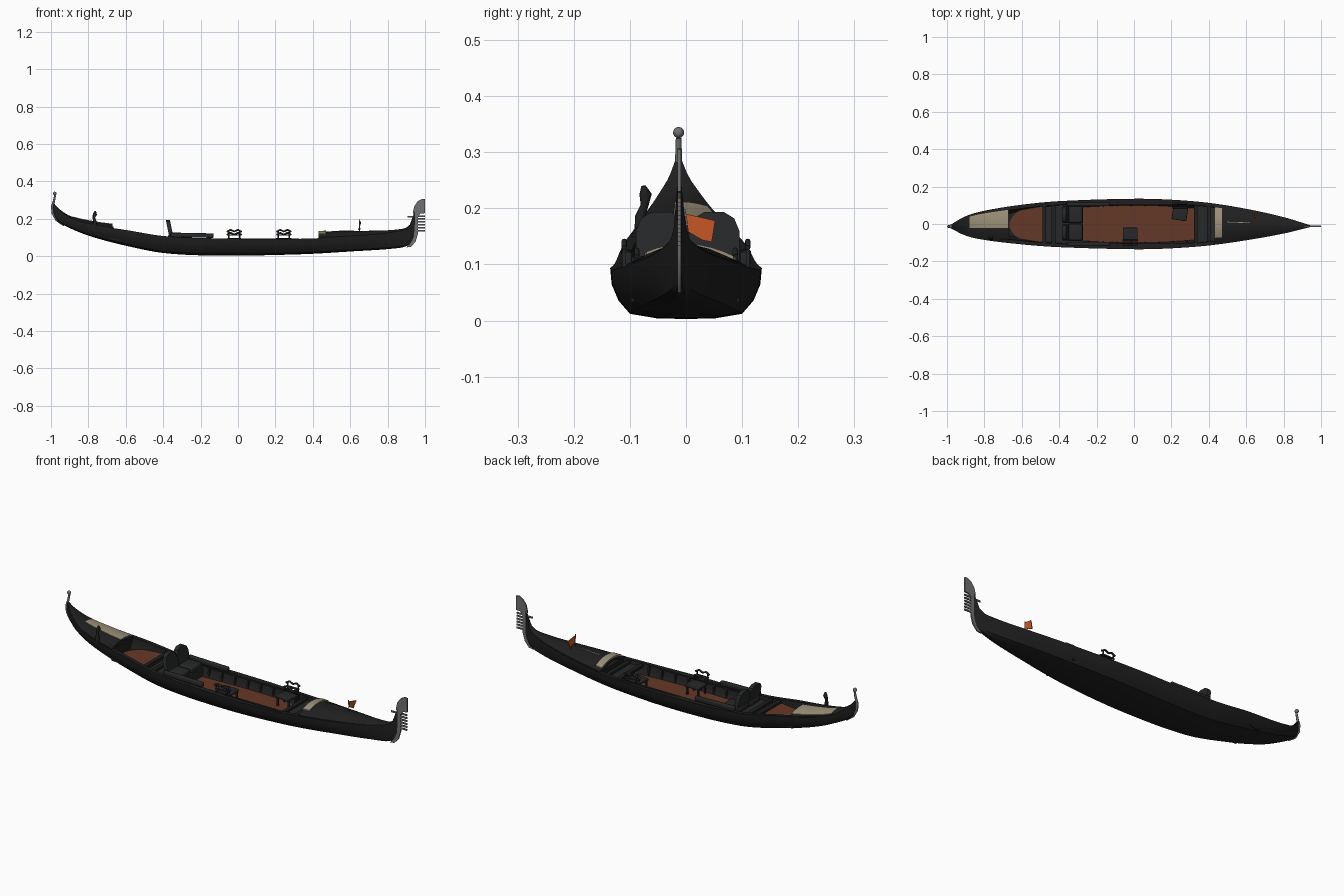
import bpy, bmesh, math
from mathutils import Vector, Matrix

if "Cube" in bpy.data.objects:
    bpy.data.objects.remove(bpy.data.objects["Cube"])


def material(name, r, g, b):
    m = bpy.data.materials.new(name)
    m.use_nodes = True
    m.diffuse_color = (r, g, b, 1)
    bsdf = m.node_tree.nodes["Principled BSDF"]
    bsdf.inputs["Base Color"].default_value = (r, g, b, 1)
    bsdf.inputs["Roughness"].default_value = 0.7
    return m


BLACK = material("black lacquer", 0.014, 0.014, 0.014)
DARK = material("dark upholstery", 0.02, 0.021, 0.022)
BROWN = material("brown floor", 0.13, 0.04, 0.02)
TAN = material("tan cloth", 0.33, 0.28, 0.19)
ORANGE = material("orange flag", 0.6, 0.1, 0.02)
STEEL = material("grey iron", 0.16, 0.16, 0.16)


def finish(name, bm, mat, angle=35):
    bmesh.ops.recalc_face_normals(bm, faces=bm.faces[:])
    mesh = bpy.data.meshes.new(name)
    bm.to_mesh(mesh)
    bm.free()
    mesh.materials.append(mat)
    ob = bpy.data.objects.new(name, mesh)
    bpy.context.collection.objects.link(ob)
    bpy.ops.object.select_all(action='DESELECT')
    ob.select_set(True)
    bpy.context.view_layer.objects.active = ob
    bpy.ops.object.shade_smooth_by_angle(angle=math.radians(angle))
    return ob


def loft(name, rings, mat, angle=35):
    """Skin closed rings of points and cap both ends."""
    bm = bmesh.new()
    vs = [[bm.verts.new(p) for p in ring] for ring in rings]
    n = len(vs[0])
    for a, b in zip(vs, vs[1:]):
        for i in range(n):
            j = (i + 1) % n
            bm.faces.new((a[i], a[j], b[j], b[i]))
    bm.faces.new(vs[0])
    bm.faces.new(vs[-1])
    return finish(name, bm, mat, angle)


def box(name, center, size, mat, rot=(0, 0, 0), bevel=0.0):
    bm = bmesh.new()
    bmesh.ops.create_cube(bm, size=1)
    bmesh.ops.scale(bm, vec=size, verts=bm.verts[:])
    if bevel:
        bmesh.ops.bevel(bm, geom=bm.edges[:], offset=bevel, segments=3,
                        profile=0.5, affect='EDGES')
    for axis, a in zip("XYZ", rot):
        bmesh.ops.rotate(bm, matrix=Matrix.Rotation(a, 3, axis), verts=bm.verts[:])
    bmesh.ops.translate(bm, vec=center, verts=bm.verts[:])
    return finish(name, bm, mat)


def plate(name, profile, y, thick, mat):
    """Side-on outline (x, z) given thickness across the boat."""
    return loft(name, [[(x, y + s * thick / 2, z) for x, z in profile]
                       for s in (-1, 1)], mat)


def tube(name, points, radii, mat, sides=8):
    pts = [Vector(p) for p in points]
    rings = []
    for i, p in enumerate(pts):
        d = (pts[min(i + 1, len(pts) - 1)] - pts[max(i - 1, 0)]).normalized()
        u = d.cross(Vector((0, 1, 0)))
        u = u.normalized() if u.length > 0.01 else Vector((1, 0, 0))
        w = d.cross(u)
        r = radii[i] if isinstance(radii, list) else radii
        rings.append([p + r * (u * math.cos(t) + w * math.sin(t))
                      for t in (2 * math.pi * k / sides for k in range(sides))])
    return loft(name, rings, mat, 60)


def spline(keys, x):
    """Smooth curve through (x, value) keys."""
    def slope(i):
        a, b = keys[max(i - 1, 0)], keys[min(i + 1, len(keys) - 1)]
        return (b[1] - a[1]) / (b[0] - a[0])
    i = 0
    while i < len(keys) - 2 and x > keys[i + 1][0]:
        i += 1
    (x0, v0), (x1, v1) = keys[i], keys[i + 1]
    h = x1 - x0
    t = min(max((x - x0) / h, 0), 1)
    return ((2*t**3 - 3*t*t + 1) * v0 + (t**3 - 2*t*t + t) * h * slope(i)
            + (3*t*t - 2*t**3) * v1 + (t**3 - t*t) * h * slope(i + 1))


# Hull lines: sheer height, keel height, half beam
SHEER = [(-.99, .29), (-.96, .25), (-.89, .2), (-.76, .165), (-.6, .14), (-.39, .107),
         (-.1, .095), (.33, .093), (.7, .112), (.87, .135), (.92, .165), (.945, .24)]
KEEL = [(-.99, .235), (-.97, .195), (-.93, .165), (-.8, .11), (-.6, .056), (-.39, .016),
        (-.1, .003), (.33, .01), (.6, .025), (.87, .045), (.92, .065), (.945, .1)]
BEAM = [(-.99, .004), (-.9, .052), (-.8, .078), (-.6, .106), (-.4, .123), (0, .135),
        (.2, .13), (.4, .114), (.6, .084), (.8, .044), (.945, .004)]


def sheer(x): return spline(SHEER, x)
def keel(x): return spline(KEEL, x)
def beam(x): return spline(BEAM, x)
def mid(x): return -0.014 * abs(x) ** 3


def hull_ring(x):
    b, top, low, c = beam(x), sheer(x), keel(x), mid(x)
    half = [(1, 1), (.98, .68), (.89, .36), (.74, .1), (.38, .01)]
    full = half + [(0, 0)] + [(-p, q) for p, q in reversed(half)]
    bi, li = b - min(.02, b * .4), low + .012
    outer = [(x, c + b * p, low + (top - low) * q) for p, q in full]
    inner = [(x, c + bi * p, li + (top - li) * q) for p, q in reversed(full)]
    return outer + inner


ends = [-.99, -.98, -.97, -.96, -.94, -.92]
stations = ends + [-.89 + .03 * i for i in range(60)] + [.9, .91, .92, .93, .94, .945]
loft("hull", [hull_ring(x) for x in stations], BLACK, 30)


# Cambered decks
def deck_point(x, t, lift=0.0):
    camber = min(.032, .35 * beam(x)) if x > 0 else .2 * beam(x)
    return (x, mid(x) + t * beam(x), sheer(x) + camber * (1 - t * t) + lift)


def deck_strip(name, x0, x1, t0, t1, lift, depth, mat, steps=24):
    rings = []
    for i in range(steps + 1):
        x = x0 + (x1 - x0) * i / steps
        top = [deck_point(x, t0 + (t1 - t0) * k / 8, lift) for k in range(9)]
        rings.append(top + [(p[0], p[1], p[2] - depth) for p in (top[-1], top[4], top[0])])
    return loft(name, rings, mat, 30)


deck_strip("bow_deck", .43, .94, -.96, .96, .001, .012, BLACK)
deck_strip("stern_deck", -.985, -.67, -.96, .96, .001, .012, BLACK)
deck_strip("stern_cloth", -.88, -.67, -.18, .82, .004, .006, TAN, 12)
deck_strip("bow_cloth", .43, .47, -.66, .82, .007, .009, TAN, 3)
deck_strip("deck_seam", .5, .62, .1, .14, .003, .004, TAN, 6)
for name, x in (("bow_bulkhead", .435), ("stern_bulkhead", -.675)):
    b = beam(x) * .88
    box(name, (x, mid(x), (sheer(x) + keel(x)) / 2 + .008),
        (.01, 2 * b, sheer(x) - keel(x) - .02), BLACK)


# Floors follow the inside of the hull
def floor(name, x0, x1, z, mat, fit=.8, round_end=False):
    rings = []
    for i in range(13):
        x = x0 + (x1 - x0) * i / 12
        b = beam(x) * fit
        if round_end:
            b *= math.sqrt(max(.03, 1 - max(0, 1 - i / 7) ** 2))
        rings.append([(x, mid(x) + s * b, z + h) for s, h in
                      ((-1, 0), (1, 0), (1, -.01), (-1, -.01))])
    loft(name, rings, mat)


floor("stern_platform", -.68, -.48, .094, BLACK, .86)
floor("stern_floor", -.665, -.48, .1, BROWN, .84, True)
floor("seat_platform", -.48, -.28, .085, DARK, .84)
floor("main_floor", -.28, .33, .04, BROWN, .76)
floor("bow_platform", .33, .43, .075, DARK, .82)
for x in (-.48, -.43, .33, .4):
    box("thwart", (x, 0, sheer(x) - .012), (.02, beam(x) * 1.7, .012), BLACK)
box("seat_front", (-.28, 0, .06), (.012, .2, .05), DARK)

# Ribs and inner rails on both sides
for s in (-1, 1):
    for i in range(8):
        x = -.24 + i * .075
        box("rib", (x, s * (beam(x) - .027), .066), (.009, .014, .05), BLACK,
            (s * -.15, 0, 0))
    box("inner_rail", (.02, s * .108, .09), (.62, .012, .008), BLACK)
    box("side_armrest", (-.245, s * .106, .112), (.23, .02, .024), DARK, (0, .02, 0), .005)

    # Double seat: cushion and rounded back
    y = s * .047 + .003
    box("seat_cushion", (-.325, y, .1), (.1, .088, .03), DARK, bevel=.01)
    back = [(.045, .09), (.045, .16), (.036, .182), (.018, .193), (-.018, .193),
            (-.036, .182), (-.045, .16), (-.045, .09)]
    loft("seat_back", [[(x0 - (z - .09) * .2, y + dy, z) for dy, z in back]
                       for x0 in (-.365, -.343)], DARK)

# Armed stools, one each side, turned towards the centre
for x, side, turn in ((-.02, -1, 0), (.245, 1, -.15)):
    y = side * .056
    box("stool_seat", (x, y, .088), (.08, .072, .016), DARK, (0, 0, turn), .004)
    for dx in (-.032, .032):
        for dy in (-.028, .028):
            box("stool_leg", (x + dx, y + dy, .06), (.008, .008, .045), DARK)
    for yy in (side * .11, side * .088):
        high = .138 if abs(yy) > .1 else .122
        arch = [(x - .04, yy, high - .008), (x - .02, yy, high + .003), (x, yy, high - .006),
                (x + .02, yy, high + .003), (x + .04, yy, high - .008)]
        tube("stool_arm", arch, .005, DARK)
        for dx in (-.03, .03):
            tube("arm_post", [(x + dx, yy, .08), (x + dx, yy, high)], .004, DARK, 6)
    box("arm_rail", (x, side * .11, .113), (.07, .007, .007), DARK)

# Carved oar rest on the stern quarter
oar_x, oar_y = -.765, -.074
tube("oar_rest", [(oar_x, oar_y - .006, .15), (oar_x, oar_y - .008, .185),
                  (oar_x - .006, oar_y, .205), (oar_x, oar_y + .002, .225),
                  (oar_x + .002, oar_y - .002, .24)],
     [.012, .009, .007, .011, .004], BLACK)
box("oar_rest_base", (-.715, -.07, .157), (.1, .025, .014), BLACK, (0, .1, 0), .003)

# Prow iron: blade head, curved stem and teeth
py = mid(.95)
plate("prow_iron", [(.9, .047), (.925, .05), (.95, .078), (.962, .12), (.962, .21),
                    (.975, .228), (1, .23), (1, .305), (.985, .307), (.962, .295),
                    (.943, .268), (.935, .235), (.945, .2), (.942, .13), (.93, .085)],
      py, .007, STEEL)
for i in range(6):
    box("prow_tooth", (.978, py, .137 + i * .0155), (.042, .006, .008), STEEL)
box("rear_tooth", (.925, py, .212), (.04, .006, .008), STEEL)

# Stern iron with a ball finial
sy = mid(.98)
tube("stern_iron", [(-.93, sy, .163), (-.97, sy, .193), (-.99, sy, .23), (-.993, sy, .265),
                    (-.984, sy, .295), (-.978, sy, .325)],
     [.004, .006, .007, .007, .006, .005], STEEL)
bm = bmesh.new()
bmesh.ops.create_uvsphere(bm, u_segments=12, v_segments=8, radius=.01,
                          matrix=Matrix.Translation((-.98, sy, .335)))
finish("stern_finial", bm, STEEL, 60)

# Small flag on the bow deck
tube("flag_pole", [(.65, .0, .12), (.648, -.002, .198)], .002, STEEL, 6)
loft("flag", [[(.65 + dx + o, y, z) for y, z, dx in
               ((.0, .19, 0), (.052, .178, .006), (.046, .14, -.006), (.03, .143, .004),
                (.004, .158, 0))] for o in (-.002, .002)], ORANGE)
